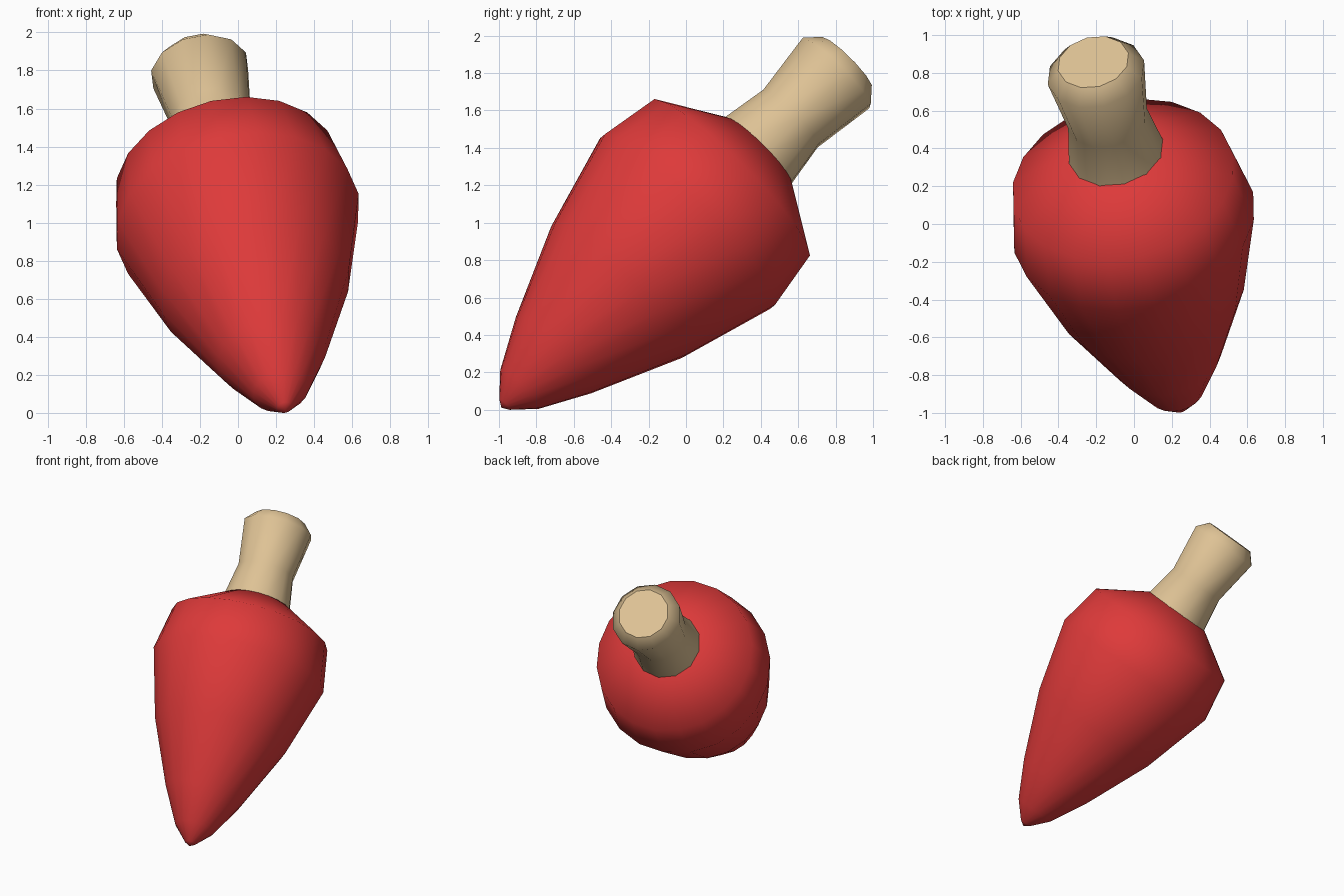
import bpy, bmesh, math
from mathutils import Vector

if "Cube" in bpy.data.objects:
    bpy.data.objects.remove(bpy.data.objects["Cube"])

# Both parts share one tilted axis, running from the tip to the stem end
TIP = Vector((0.25, -0.987, 0.011))
AXIS = Vector((-0.465, 1.842, 1.842)).normalized()
ROT = AXIS.to_track_quat('Z', 'Y')


def material(name, rgb):
    m = bpy.data.materials.new(name)
    m.diffuse_color = (*rgb, 1.0)
    m.use_nodes = True
    m.node_tree.nodes["Principled BSDF"].inputs["Base Color"].default_value = m.diffuse_color
    return m


def lathe(name, profile, sides, mat, flat_end=False):
    """Revolve (height, radius) rings about the tilted axis; radius 0 is a point."""
    bm = bmesh.new()
    rings = []
    for h, r in profile:
        n = 1 if r == 0 else sides
        rings.append([bm.verts.new((r * math.cos(math.tau * i / sides),
                                    r * math.sin(math.tau * i / sides), h))
                      for i in range(n)])
    for a, b in zip(rings, rings[1:]):
        for i in range(sides):
            j = (i + 1) % sides
            if len(a) == 1:
                f = bm.faces.new((a[0], b[j], b[i]))
            elif len(b) == 1:
                f = bm.faces.new((a[i], a[j], b[0]))
            else:
                f = bm.faces.new((a[i], a[j], b[j], b[i]))
            f.smooth = True
    # flat end cap with a crisp rim
    if flat_end:
        cap = bm.faces.new(rings[-1])
        for e in cap.edges:
            e.smooth = False
    bmesh.ops.recalc_face_normals(bm, faces=bm.faces)
    me = bpy.data.meshes.new(name)
    bm.to_mesh(me)
    bm.free()
    me.materials.append(mat)
    ob = bpy.data.objects.new(name, me)
    ob.rotation_mode = 'QUATERNION'
    ob.rotation_quaternion = ROT
    ob.location = TIP
    bpy.context.collection.objects.link(ob)
    return ob


red = material("red", (0.73, 0.042, 0.042))
tan = material("tan", (0.73, 0.54, 0.30))

# Pointed red body, closed under the stem
lathe("body", [(0, 0), (0.025, 0.04), (0.144, 0.148), (0.41, 0.29), (0.90, 0.502),
               (1.43, 0.652), (1.755, 0.597), (1.97, 0.255), (1.98, 0)], 20, red)

# Flared tan stem with a bevelled flat end
lathe("stem", [(1.965, 0.257), (2.22, 0.215), (2.57, 0.263), (2.65, 0.192)],
      12, tan, flat_end=True)
